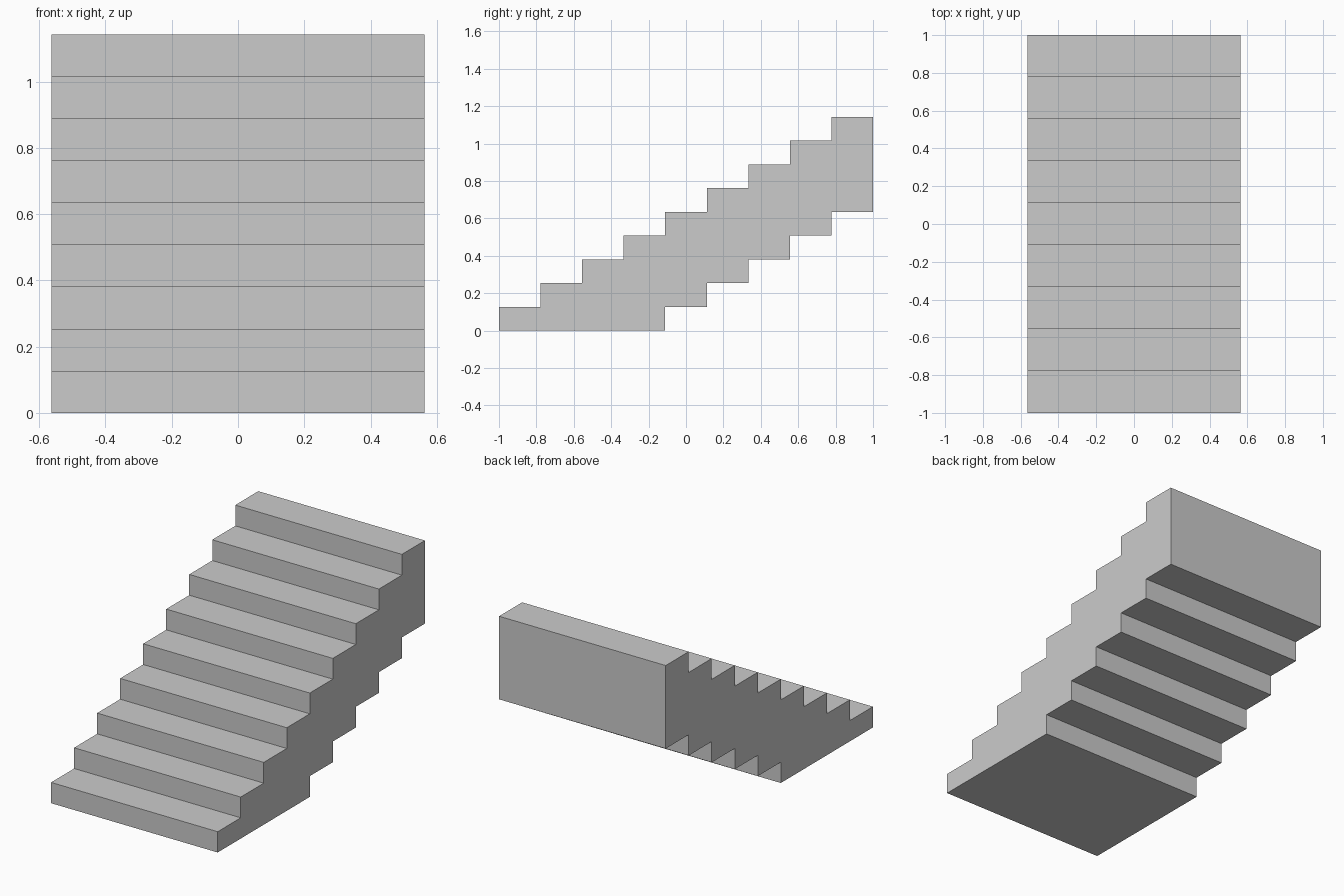
import bpy, bmesh

if "Cube" in bpy.data.objects:
    bpy.data.objects.remove(bpy.data.objects["Cube"])

STEPS, WIDTH, RISE = 9, 1.126, 0.1269
TREAD = 2 / STEPS
BASE = 4  # treads resting on the ground before the underside steps up


def y_at(i):
    return -1 + i * TREAD


# Side profile: stepped top going up, stepped underside coming back down
profile = [(y_at(0), 0)]
for i in range(STEPS):
    z = (i + 1) * RISE
    profile += [(y_at(i), z), (y_at(i + 1), z)]
for i in range(STEPS - 1, BASE - 1, -1):
    z = (i - BASE + 1) * RISE
    profile += [(y_at(i + 1), z), (y_at(i), z)]
profile.append((y_at(BASE), 0))

# Extrude the profile across the stair width
bm = bmesh.new()
side = bm.faces.new([bm.verts.new((-WIDTH / 2, y, z)) for y, z in profile])
ext = bmesh.ops.extrude_face_region(bm, geom=[side], use_keep_orig=True)
verts = [g for g in ext["geom"] if isinstance(g, bmesh.types.BMVert)]
bmesh.ops.translate(bm, verts=verts, vec=(WIDTH, 0, 0))
bmesh.ops.recalc_face_normals(bm, faces=bm.faces)

mesh = bpy.data.meshes.new("staircase")
bm.to_mesh(mesh)
bm.free()
bpy.context.collection.objects.link(bpy.data.objects.new("staircase", mesh))
